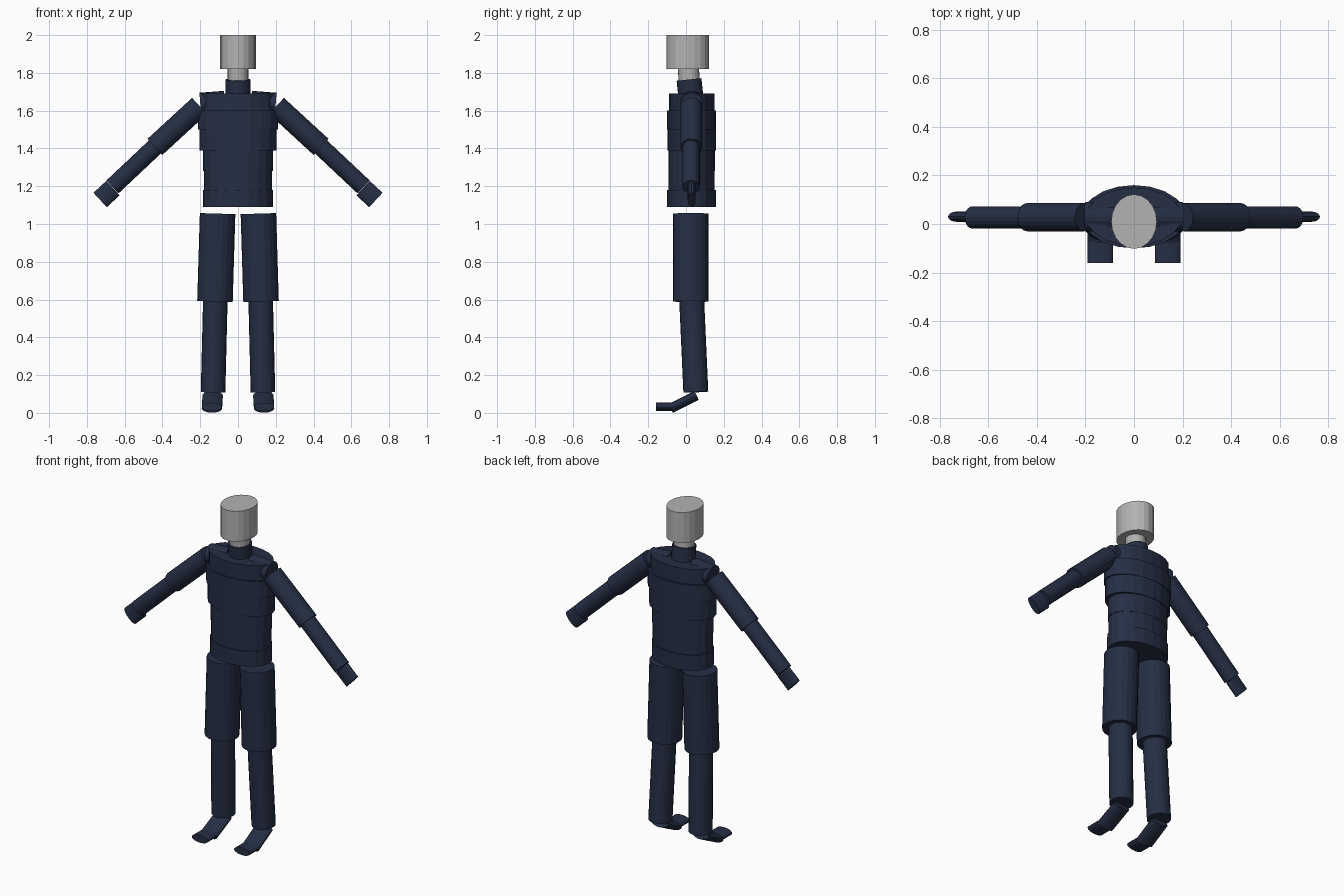
import bpy, bmesh, math
from mathutils import Vector, Matrix

if "Cube" in bpy.data.objects:
    bpy.data.objects.remove(bpy.data.objects["Cube"])


def material(name, rgb):
    m = bpy.data.materials.new(name)
    m.diffuse_color = (*rgb, 1)
    m.use_nodes = True
    m.node_tree.nodes["Principled BSDF"].inputs["Base Color"].default_value = m.diffuse_color
    return m


NAVY = material("navy cloth", (0.018, 0.028, 0.058))
GREY = material("light grey", (0.45, 0.45, 0.45))


def limb(name, start, end, r_side, r_depth, mat=NAVY, side=(1, 0, 0), segs=20):
    """Capped elliptical cylinder from start to end; r_side runs along 'side'."""
    a, b = Vector(start), Vector(end)
    axis = (b - a).normalized()
    u = Vector(side)
    u = (u - axis * u.dot(axis)).normalized()
    v = axis.cross(u)
    bm = bmesh.new()
    bmesh.ops.create_cone(bm, cap_ends=True, segments=segs,
                          radius1=1, radius2=1, depth=1)
    frame = Matrix((u * r_side, v * r_depth, axis * (b - a).length)).transposed().to_4x4()
    bm.transform(Matrix.Translation((a + b) / 2) @ frame)
    bmesh.ops.recalc_face_normals(bm, faces=bm.faces)
    mesh = bpy.data.meshes.new(name)
    bm.to_mesh(mesh)
    bm.free()
    mesh.materials.append(mat)
    ob = bpy.data.objects.new(name, mesh)
    bpy.context.collection.objects.link(ob)
    return ob


# Head and neck, leaning slightly forward
limb("head", (0, 0.01, 1.82), (0, 0.01, 2.0), 0.094, 0.112, GREY)
limb("neck", (0, 0.018, 1.75), (0, 0.012, 1.83), 0.055, 0.056, GREY)
limb("collar", (0, 0.026, 1.67), (0, 0.016, 1.765), 0.065, 0.066)

# Torso stack: name, bottom, top, half width, half depth
for name, z0, z1, rx, ry in [
    ("hips", 1.09, 1.18, 0.185, 0.13),
    ("waist", 1.18, 1.28, 0.180, 0.122),
    ("belly", 1.28, 1.39, 0.184, 0.123),
    ("ribs", 1.39, 1.50, 0.203, 0.128),
    ("chest", 1.50, 1.60, 0.213, 0.130),
    ("upper_chest", 1.60, 1.69, 0.197, 0.120),
]:
    limb(name, (0, 0.03, z0), (0, 0.03, z1), rx, ry)

# Arms and legs, repeated on both sides
for s, tag in ((1, "left"), (-1, "right")):
    Z, X = (0, 0, 1), (1, 0, 0)
    limb(f"{tag}_collar_bone", (s * 0.07, 0.03, 1.65), (s * 0.20, 0.03, 1.64),
         0.055, 0.06, side=Z)
    limb(f"{tag}_upper_arm", (s * 0.204, 0.028, 1.625), (s * 0.44, 0.028, 1.408),
         0.058, 0.058, side=Z)
    limb(f"{tag}_forearm", (s * 0.43, 0.027, 1.417), (s * 0.665, 0.027, 1.196),
         0.047, 0.046, side=Z)
    limb(f"{tag}_hand", (s * 0.662, 0.03, 1.19), (s * 0.73, 0.03, 1.127),
         0.052, 0.021, side=Z)
    limb(f"{tag}_thigh", (s * 0.108, 0.025, 1.055), (s * 0.122, 0.025, 0.59),
         0.094, 0.095, side=X)
    limb(f"{tag}_shin", (s * 0.12, 0.03, 0.60), (s * 0.132, 0.052, 0.11),
         0.065, 0.066, side=X)
    limb(f"{tag}_foot", (s * 0.134, 0.055, 0.092), (s * 0.138, -0.08, 0.024),
         0.054, 0.026, side=X)
    limb(f"{tag}_toes", (s * 0.139, -0.075, 0.032), (s * 0.139, -0.16, 0.032),
         0.053, 0.022, side=X)
